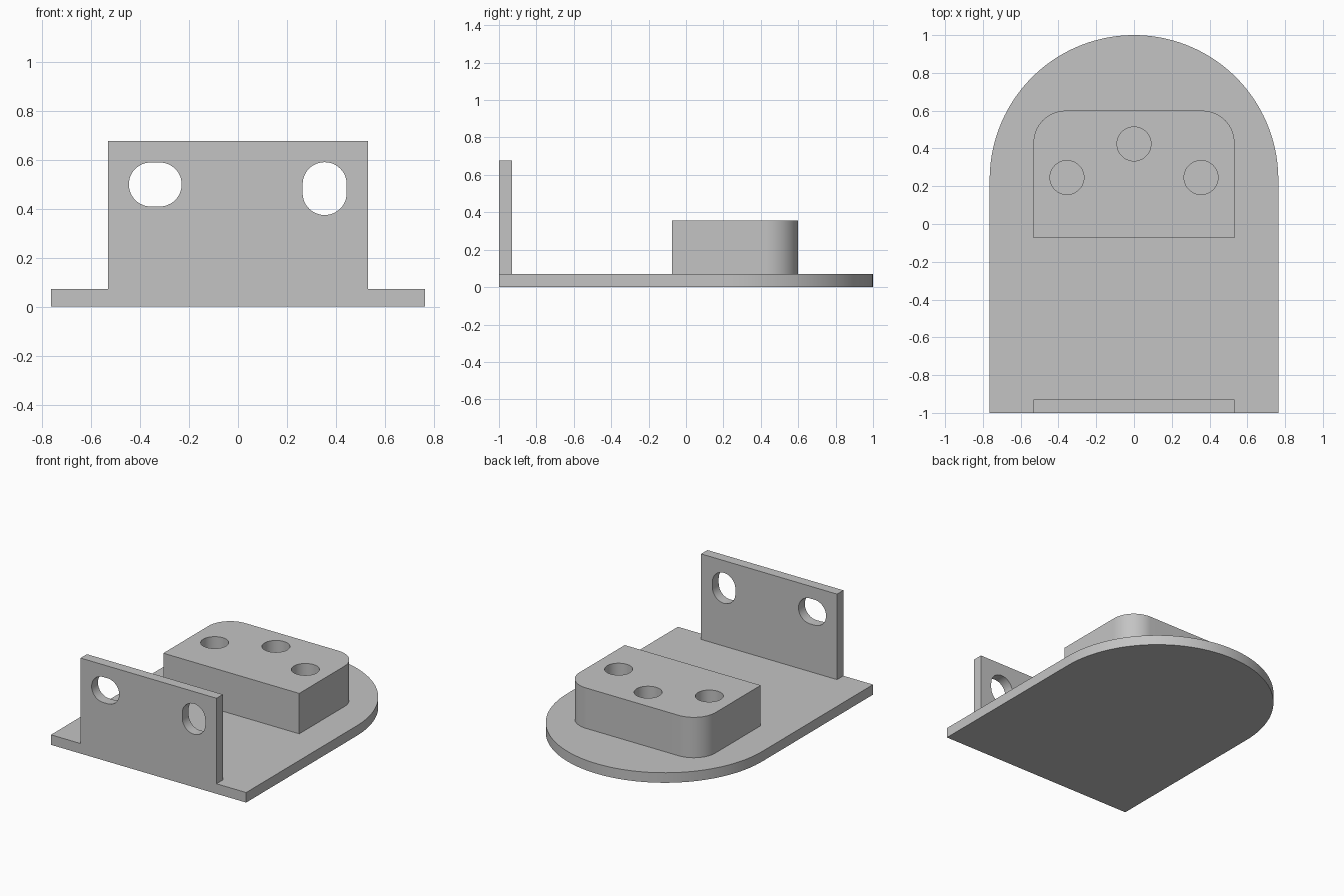
import bpy
import bmesh
from math import pi, cos, sin
from mathutils import Matrix, Vector

cube = bpy.data.objects.get("Cube")
if cube:
    bpy.data.objects.remove(cube, do_unlink=True)

grey = bpy.data.materials.new("plain grey")
grey.use_nodes = True
grey.diffuse_color = (0.55, 0.55, 0.55, 1)
grey.node_tree.nodes["Principled BSDF"].inputs["Base Color"].default_value = grey.diffuse_color


def arc(cx, cy, r, start, end, steps):
    """Points on an arc, with angles in quarter turns."""
    angles = [(start + (end - start) * i / steps) * pi / 2 for i in range(steps + 1)]
    return [(cx + r * cos(a), cy + r * sin(a)) for a in angles]


def circle(cx, cy, r, steps=48):
    return arc(cx, cy, r, 0, 4, steps)[:-1]


def slot(cx, cy, r, dx, dy):
    """Rounded slot whose end centres lie dx, dy either side of its middle."""
    if dx:
        return arc(cx + dx, cy, r, -1, 1, 24) + arc(cx - dx, cy, r, 1, 3, 24)
    return arc(cx, cy + dy, r, 0, 2, 24) + arc(cx, cy - dy, r, 2, 4, 24)


def prism(name, loops, depth, matrix):
    """Fill an outline with its holes, extrude it and place it."""
    bm = bmesh.new()
    for loop in loops:
        verts = [bm.verts.new((x, y, 0)) for x, y in loop]
        for a, b in zip(verts, verts[1:] + verts[:1]):
            bm.edges.new((a, b))
    bmesh.ops.triangle_fill(bm, edges=bm.edges[:], use_beauty=True, normal=(0, 0, 1))
    solid = bmesh.ops.extrude_face_region(bm, geom=bm.faces[:], use_keep_orig=True)
    top = [v for v in solid["geom"] if isinstance(v, bmesh.types.BMVert)]
    bmesh.ops.translate(bm, verts=top, vec=(0, 0, depth))
    bmesh.ops.dissolve_limit(bm, angle_limit=0.001, verts=bm.verts[:], edges=bm.edges[:])
    bmesh.ops.transform(bm, matrix=matrix, verts=bm.verts[:])
    bmesh.ops.recalc_face_normals(bm, faces=bm.faces[:])
    mesh = bpy.data.meshes.new(name)
    bm.to_mesh(mesh)
    bm.free()
    mesh.materials.append(grey)
    obj = bpy.data.objects.new(name, mesh)
    bpy.context.collection.objects.link(obj)
    bpy.ops.object.select_all(action="DESELECT")
    obj.select_set(True)
    bpy.context.view_layer.objects.active = obj
    bpy.ops.object.shade_smooth_by_angle(angle=pi / 6)
    return obj


thick = 0.071
base_half = 0.764
half = 0.532
hole_r = 0.09

# Base plate with a semicircular back end
base = [(-base_half, -1), (base_half, -1)] + arc(0, 1 - base_half, base_half, 0, 2, 96)
prism("base_plate", [base], thick, Matrix())

# Raised block with rounded back corners and three round holes
front, back, corner = -0.075, 0.6, 0.17
block = [(-half, front), (half, front)]
block += arc(half - corner, back - corner, corner, 0, 1, 24)
block += arc(corner - half, back - corner, corner, 1, 2, 24)
holes = [circle(x, y, hole_r) for x, y in ((-0.355, 0.246), (0, 0.424), (0.355, 0.246))]
prism("raised_block", [block] + holes, 0.286, Matrix.Translation((0, 0, thick)))

# Upright front plate with one horizontal and one vertical slot
upright = [(-half, thick), (half, thick), (half, 0.676), (-half, 0.676)]
slots = [slot(-0.338, 0.499, hole_r, 0.018, 0), slot(0.354, 0.482, hole_r, 0, 0.018)]
stand = Matrix.Translation(Vector((0, thick - 1, 0))) @ Matrix.Rotation(pi / 2, 4, "X")
prism("front_upright", [upright] + slots, thick, stand)
